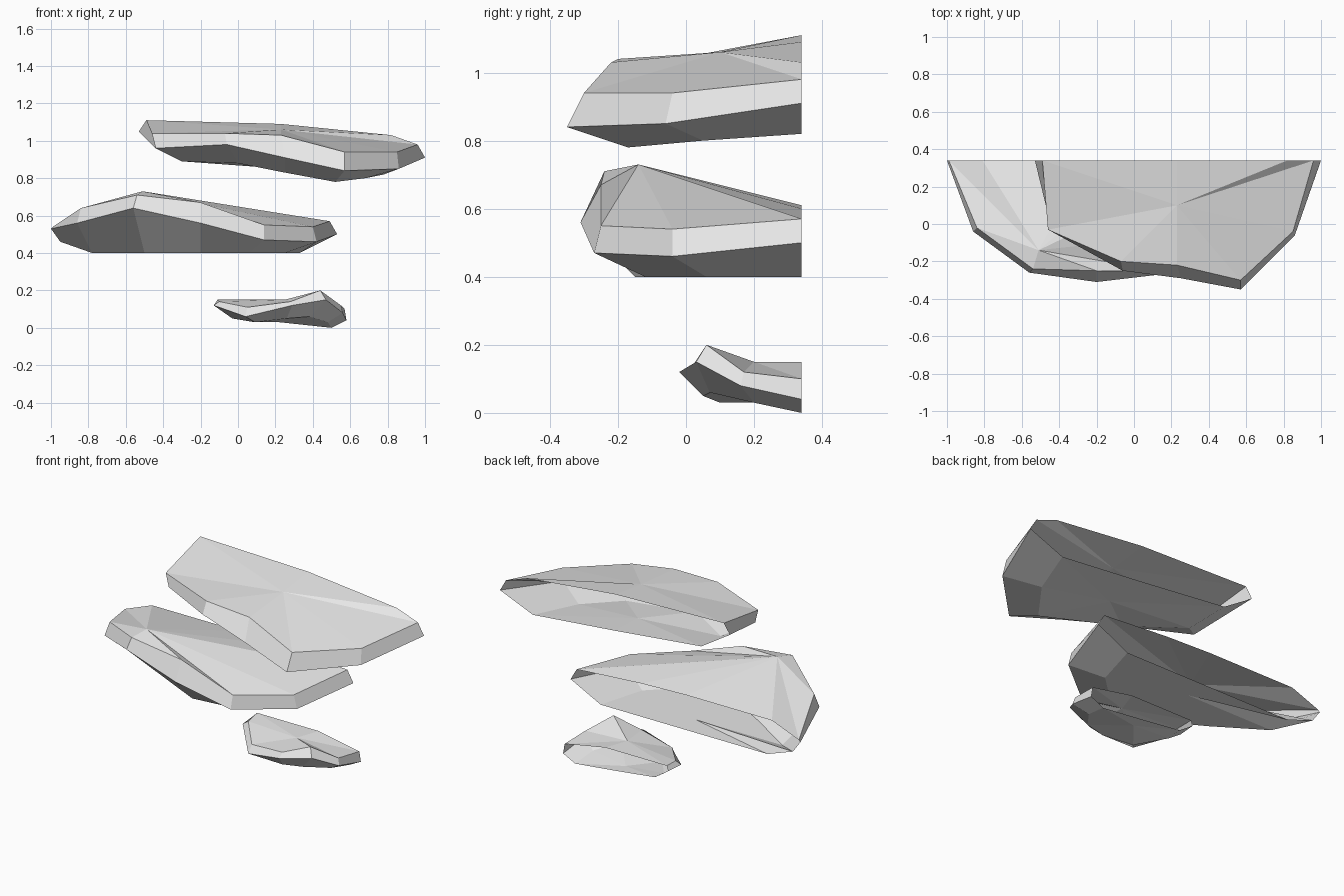
import bpy
import bmesh

# Remove only the default cube
default_cube = bpy.data.objects.get("Cube")
if default_cube:
    bpy.data.objects.remove(default_cube, do_unlink=True)

BACK = .34  # every slab is cut off open along this plane


def make_material(name, colour):
    material = bpy.data.materials.new(name)
    material.diffuse_color = colour
    material.use_nodes = True
    shader = material.node_tree.nodes.get("Principled BSDF")
    shader.inputs["Base Color"].default_value = colour
    shader.inputs["Roughness"].default_value = .9
    return material


def add_strip(bm, upper, lower):
    """Join two rims with a band of faces."""
    for i in range(len(upper) - 1):
        bm.faces.new((upper[i], upper[i + 1], lower[i + 1], lower[i]))


def add_cap(bm, rim, back_points, centre):
    """Close a rim with a faceted fan around an inner high or low point."""
    extra = [bm.verts.new((x, BACK, z)) for x, z in back_points]
    loop = rim + extra
    hub = bm.verts.new(centre)
    for i, vert in enumerate(loop):
        bm.faces.new((hub, loop[(i + 1) % len(loop)], vert))


def make_slab(name, material, top, middle, bottom,
              top_back, top_centre, bottom_back, bottom_centre):
    """Build a faceted ledge from three rims running left to right."""
    bm = bmesh.new()
    rims = [[bm.verts.new(point) for point in rim]
            for rim in (top, middle, bottom)]
    add_strip(bm, rims[0], rims[1])
    add_strip(bm, rims[1], rims[2])
    add_cap(bm, rims[0], top_back, top_centre)
    add_cap(bm, rims[2], bottom_back, bottom_centre)
    bmesh.ops.recalc_face_normals(bm, faces=bm.faces)
    # The upper cap must look up; flip the whole shell if it does not
    hub_face = max(bm.faces, key=lambda face: abs(face.normal.z)
                   * face.calc_center_median().z)
    if hub_face.normal.z < 0:
        bmesh.ops.reverse_faces(bm, faces=bm.faces)
    mesh = bpy.data.meshes.new(name)
    bm.to_mesh(mesh)
    bm.free()
    mesh.materials.append(material)
    slab = bpy.data.objects.new(name, mesh)
    bpy.context.collection.objects.link(slab)
    return slab


pale_grey = make_material("pale_grey", (.8, .8, .8, 1))

# Highest ledge
make_slab(
    "upper_ledge", pale_grey,
    top=[(-.49, BACK, 1.11), (-.46, -.03, 1.04), (-.07, -.2, 1.04),
         (.23, -.22, 1.03), (.57, -.3, .94), (.85, -.04, .94),
         (.96, BACK, .98)],
    middle=[(-.53, BACK, 1.05), (-.44, -.03, .96), (-.06, -.25, .98),
            (.25, -.29, .91), (.57, -.35, .84), (.86, -.06, .85),
            (1, BACK, .91)],
    bottom=[(-.34, BACK, .93), (-.3, .1, .89), (0, -.1, .88),
            (.25, -.13, .83), (.52, -.17, .78), (.68, .05, .8),
            (.78, BACK, .82)],
    top_back=[(.82, 1.03), (.23, 1.09)], top_centre=(.23, .1, 1.06),
    bottom_back=[(.24, .87)], bottom_centre=(.25, .1, .85))

# Middle ledge, leaning the other way
make_slab(
    "middle_ledge", pale_grey,
    top=[(-.99, BACK, .54), (-.84, -.02, .64), (-.54, -.24, .71),
         (-.2, -.25, .67), (.14, -.25, .55), (.4, -.04, .54),
         (.49, BACK, .57)],
    middle=[(-1, BACK, .53), (-.86, -.04, .56), (-.56, -.26, .64),
            (-.2, -.31, .56), (.14, -.27, .47), (.42, -.04, .46),
            (.53, BACK, .5)],
    bottom=[(-.95, BACK, .46), (-.78, .2, .4), (-.5, .02, .4),
            (-.2, -.15, .4), (.06, -.12, .4), (.25, .06, .4),
            (.33, BACK, .4)],
    top_back=[(.06, .6), (-.24, .61), (-.81, .61)],
    top_centre=(-.51, -.14, .73),
    bottom_back=[(-.2, .4), (-.78, .4)], bottom_centre=(-.2, .2, .4))

# Small lowest ledge
make_slab(
    "lower_ledge", pale_grey,
    top=[(-.11, BACK, .15), (-.1, .24, .14), (.05, .06, .11),
         (.28, .02, .14), (.44, .06, .2), (.55, .17, .12),
         (.57, BACK, .1)],
    middle=[(-.12, BACK, .12), (-.13, .23, .12), (.04, .04, .06),
            (.29, -.02, .12), (.47, .03, .15), (.56, .16, .08),
            (.58, BACK, .04)],
    bottom=[(-.03, BACK, .06), (-.03, .25, .05), (.09, .1, .03),
            (.26, .05, .05), (.38, .07, .06), (.48, .2, .03),
            (.5, BACK, 0)],
    top_back=[(.3, .15)], top_centre=(.25, .2, .15),
    bottom_back=[(.22, .03)], bottom_centre=(.22, .26, .03))
